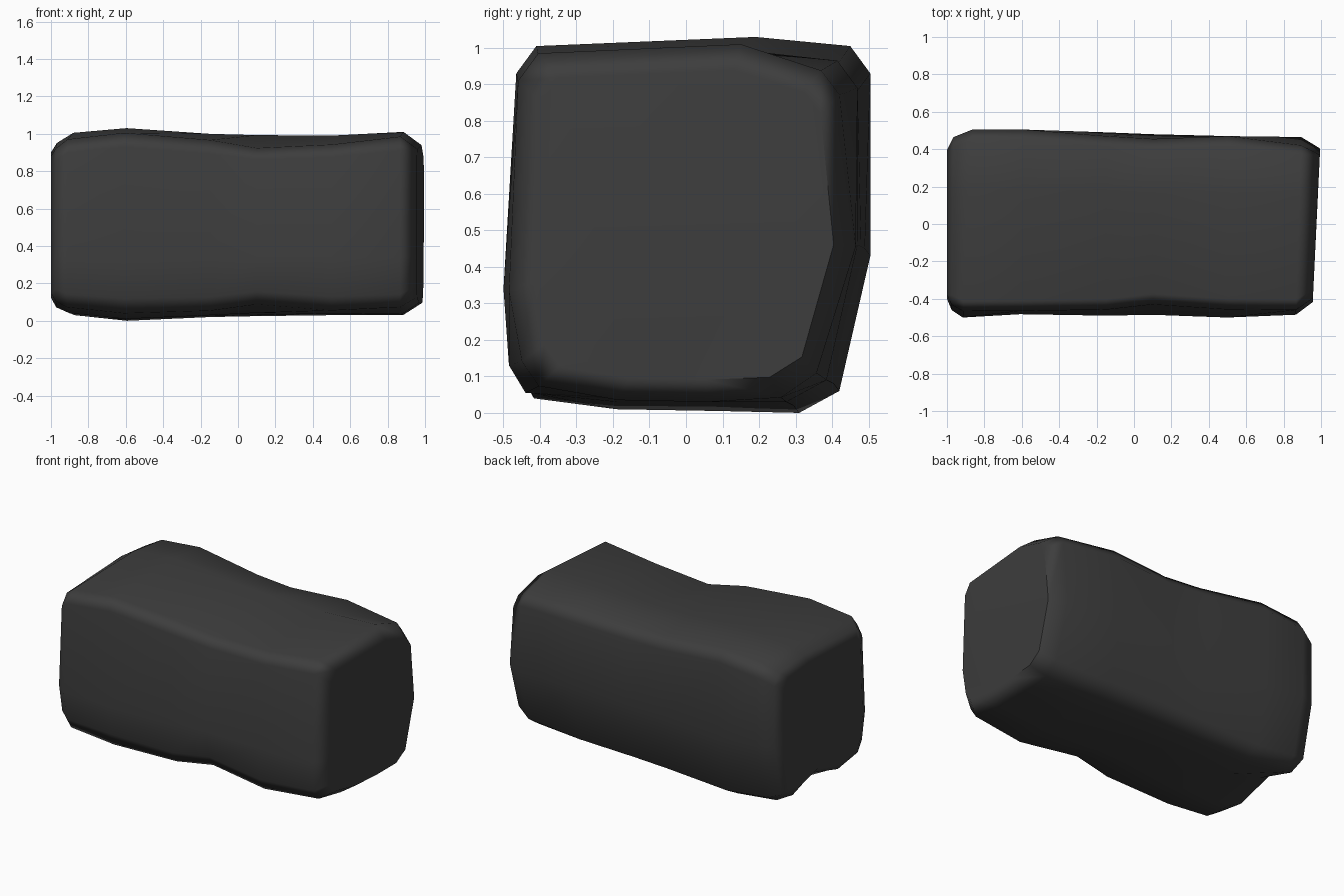
import bpy, bmesh, math
from mathutils import Vector

start_cube = bpy.data.objects.get("Cube")
if start_cube:
    bpy.data.objects.remove(start_cube, do_unlink=True)

# Material
charcoal = bpy.data.materials.new("charcoal_grey")
charcoal.use_nodes = True
colour = (0.047, 0.047, 0.047, 1)
charcoal.diffuse_color = colour
shader = charcoal.node_tree.nodes["Principled BSDF"]
shader.inputs["Base Color"].default_value = colour
shader.inputs["Roughness"].default_value = 0.9

# Cross-section of the block (y, z), from the lower front edge upwards and round
PROFILE = [(-.44, .045), (-.485, .12), (-.5, .33), (-.475, .9), (-.42, .975),
           (.17, 1.0), (.43, .975), (.485, .9), (.485, .45), (.4, .08), (.29, .02),
           (.08, .025), (-.2, .03)]

# Stations along the block: x, slant with y, scale, top, bottom, front and back shifts
STATIONS = [(-1.0, 0, .8, 0, 0, 0, .01),
            (-.97, .01, .92, -.01, .005, 0, .02),
            (-.89, .05, 1, .005, .01, 0, .02),
            (-.6, .02, 1, .03, -.02, .01, .02),
            (-.15, 0, 1, 0, 0, .01, .005),
            (.1, 0, 1, -.005, .005, .005, -.005),
            (.5, 0, 1, -.01, .01, 0, -.015),
            (.88, .03, 1, .01, .005, .015, -.02),
            (.975, .04, .87, .005, .005, .02, -.02)]

# Worn spots on the long edges and corners: centre, radius, depth
DENTS = [(Vector((.1, -.45, .97)), .3, .07),
         (Vector((.5, -.45, .97)), .25, .035),
         (Vector((-.6, -.48, .12)), .25, .035),
         (Vector((.1, -.47, .07)), .32, .06),
         (Vector((.0, .46, .95)), .33, .05),
         (Vector((.9, .42, .05)), .3, .04),
         (Vector((.95, .44, .96)), .3, .08),
         (Vector((.95, -.46, .04)), .25, .05),
         (Vector((-1, -.48, .06)), .25, .04),
         (Vector((-.97, .08, .04)), .25, .09),
         (Vector((-.95, -.48, .98)), .2, .02)]


def block_point(station, y, z):
    x, slant, scale, top, bottom, front, back = station
    z += top if z > .5 else bottom
    y += front if y < 0 else back
    point = Vector((x + slant * y, y * scale, .5 + (z - .5) * scale))
    inward = Vector((0, -point.y, .5 - point.z)).normalized()
    wear = sum(depth * max(0, 1 - (point - centre).length / radius)
               for centre, radius, depth in DENTS)
    return point + inward * wear


# Loft the stations and close both ends
bm = bmesh.new()
rings = [[bm.verts.new(block_point(s, y, z)) for y, z in PROFILE] for s in STATIONS]
count = len(PROFILE)
for ring, following in zip(rings, rings[1:]):
    for i in range(count):
        j = (i + 1) % count
        bm.faces.new((ring[i], ring[j], following[j], following[i]))
bm.faces.new(rings[0])
bm.faces.new(rings[-1])
bmesh.ops.recalc_face_normals(bm, faces=bm.faces)

mesh = bpy.data.meshes.new("worn_block")
bm.to_mesh(mesh)
bm.free()
mesh.materials.append(charcoal)
block = bpy.data.objects.new("worn_block", mesh)
bpy.context.collection.objects.link(block)

# Smooth sides with softened chamfers
bpy.ops.object.select_all(action="DESELECT")
block.select_set(True)
bpy.context.view_layer.objects.active = block
bpy.ops.object.shade_smooth_by_angle(angle=math.radians(58))
weighted = block.modifiers.new("soft_chamfers", "WEIGHTED_NORMAL")
weighted.keep_sharp = True
